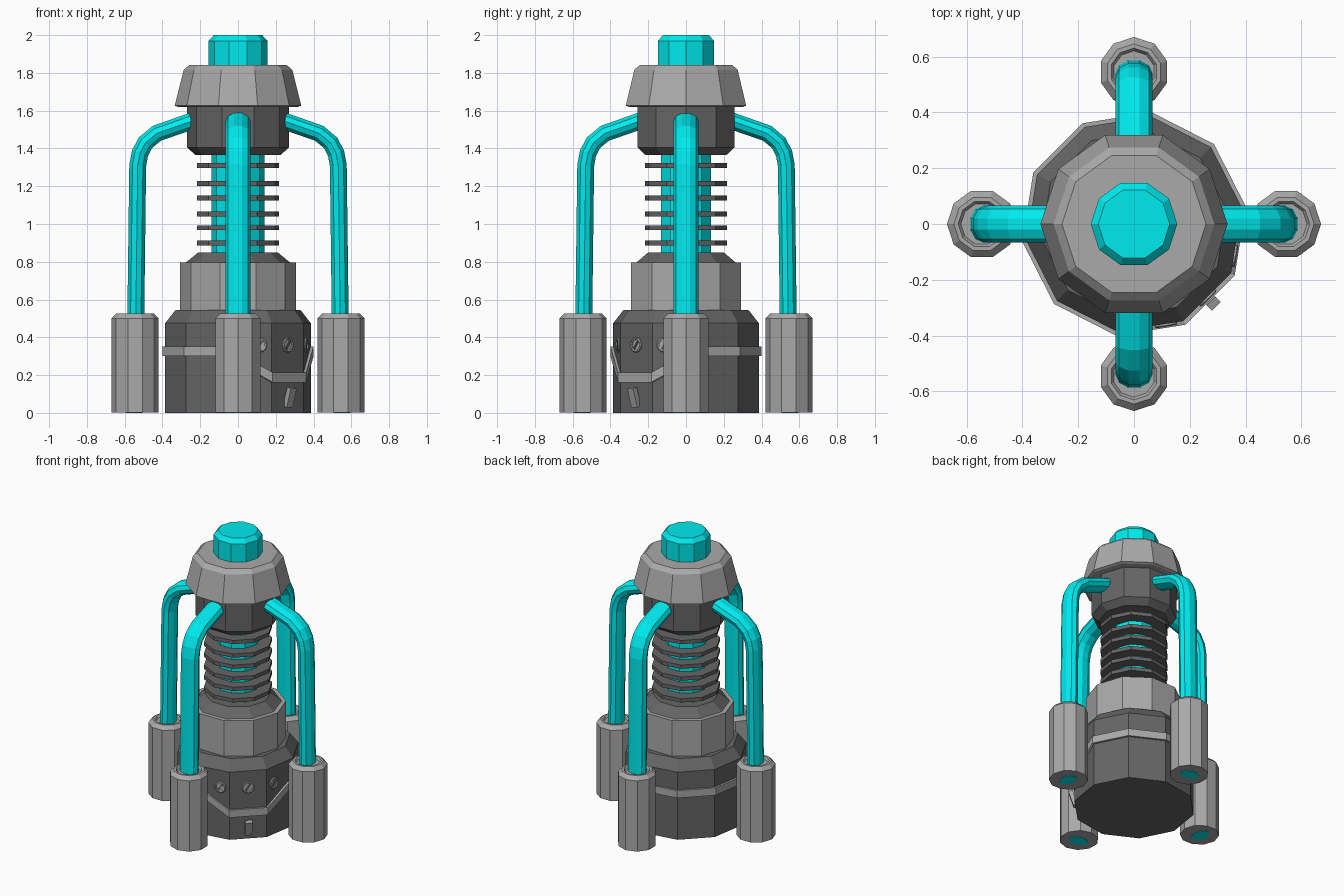
import bpy, bmesh
from math import sin, cos, pi, radians
from mathutils import Matrix, Vector

if "Cube" in bpy.data.objects:
    bpy.data.objects.remove(bpy.data.objects["Cube"])


def material(name, colour):
    m = bpy.data.materials.new(name)
    m.diffuse_color = (*colour, 1)
    m.use_nodes = True
    m.node_tree.nodes["Principled BSDF"].inputs["Base Color"].default_value = m.diffuse_color
    return m


CYAN = material("cyan", (0.0, 0.83, 0.86))
DARK = material("dark_grey", (0.13, 0.13, 0.13))
GREY = material("light_grey", (0.4, 0.4, 0.4))


def finish(name, bm, mat, matrix=Matrix()):
    bmesh.ops.recalc_face_normals(bm, faces=bm.faces)
    me = bpy.data.meshes.new(name)
    bm.to_mesh(me)
    bm.free()
    me.materials.append(mat)
    ob = bpy.data.objects.new(name, me)
    ob.matrix_world = matrix
    bpy.context.collection.objects.link(ob)
    return ob


def loft(rings, closed=False):
    """Skin a list of point rings; cap the ends or join last to first."""
    bm = bmesh.new()
    vs = [[bm.verts.new(p) for p in ring] for ring in rings]
    n = len(vs[0])
    pairs = list(zip(vs, vs[1:])) + ([(vs[-1], vs[0])] if closed else [])
    for a, b in pairs:
        for i in range(n):
            j = (i + 1) % n
            bm.faces.new((a[i], a[j], b[j], b[i]))
    if not closed:
        bm.faces.new(vs[0])
        bm.faces.new(vs[-1])
    return bm


def lathe(name, profile, mat, rot=0, sides=10, closed=False, matrix=Matrix()):
    angles = [radians(rot) + 2 * pi * i / sides for i in range(sides)]
    rings = [[(r * cos(a), r * sin(a), z) for a in angles] for r, z in profile]
    return finish(name, loft(rings, closed), mat, matrix)


def box(name, size, mat, matrix):
    bm = bmesh.new()
    bmesh.ops.create_cube(bm, size=1)
    bmesh.ops.scale(bm, vec=size, verts=bm.verts)
    return finish(name, bm, mat, matrix)


def on_wall(face_angle, shift, z, out=0.371):
    """Frame on a base facet: x along the wall, y up, z outwards."""
    a = radians(face_angle)
    t, up, n = Vector((-sin(a), cos(a), 0)), Vector((0, 0, 1)), Vector((cos(a), sin(a), 0))
    m = Matrix((t, up, n)).transposed().to_4x4()
    m.translation = n * out + t * shift + up * z
    return m


# Central stack, bottom to top
lathe("base", [(0.39, 0), (0.39, 0.475), (0.335, 0.545)], DARK, rot=9)
lathe("middle_housing", [(0.307, 0.53), (0.307, 0.795)], GREY)
lathe("middle_shoulder", [(0.285, 0.79), (0.265, 0.805), (0.21, 0.85)], DARK)
lathe("core", [(0.14, 0.84), (0.14, 1.38)], CYAN)
for i, z in enumerate((0.90, 0.98, 1.053, 1.137, 1.215, 1.31)):
    lathe(f"cooling_fin_{i + 1}", [(0.22, z - 0.013), (0.22, z + 0.013)], DARK, rot=9)
lathe("upper_housing", [(0.225, 1.365), (0.27, 1.405), (0.27, 1.63)], DARK)
lathe("collar", [(0.318, 1.62), (0.335, 1.627), (0.288, 1.815), (0.258, 1.842)], GREY)
lathe("top_knob", [(0.155, 1.835), (0.155, 1.97), (0.128, 2.0)], CYAN)

# Band around the base, dipping below the gauges on the front right facet
band = lathe("base_band", [(0.38, 0.30), (0.405, 0.30), (0.405, 0.352), (0.38, 0.352)],
             GREY, rot=9, closed=True)
for v in band.data.vertices:
    if v.co.x > 0.1 and v.co.y < -0.1:
        v.co.z -= 0.138

# Three round gauges with needles
for i, (face, shift) in enumerate(((-81, 0.057), (-45, 0), (-9, -0.057))):
    m = on_wall(face, shift, 0.36)
    lathe(f"gauge_{i + 1}", [(0.04, -0.005), (0.04, 0.006), (0.035, 0.01), (0.028, 0.008),
                             (0.028, 0.002)], GREY, sides=12, matrix=m)
    box(f"gauge_needle_{i + 1}", (0.052, 0.01, 0.008), DARK,
        m @ Matrix.Translation((0, 0, 0.004)) @ Matrix.Rotation(radians(55), 4, 'Z'))

# Small tilted lever
box("lever", (0.045, 0.105, 0.028), GREY,
    on_wall(-45, 0, 0.083, 0.389) @ Matrix.Rotation(radians(17), 4, 'X'))

# Four outer pipes standing in sockets
path = [(0.55, 0), (0.541, 0.52), (0.531, 1.31), (0.519, 1.375), (0.49, 1.43),
        (0.43, 1.48), (0.23, 1.55)]
pts = [Vector((r, 0, z)) for r, z in path]
pipe_rings = []
for i, p in enumerate(pts):
    if i == 0:
        tangent = Vector((0, 0, 1))
    else:
        tangent = (p - pts[i - 1]).normalized()
        if i + 1 < len(pts):
            tangent = (tangent + (pts[i + 1] - p).normalized()).normalized()
    side = Vector((0, 1, 0))
    across = side.cross(tangent)
    pipe_rings.append([p + across * 0.047 * cos(a) + side * 0.066 * sin(a)
                       for a in (2 * pi * (k + 0.5) / 10 for k in range(10))])
socket = [(0.125, 0.003), (0.125, 0.50), (0.10, 0.525), (0.085, 0.525), (0.075, 0.51)]
for name, angle in (("right", 0), ("back", 90), ("left", 180), ("front", 270)):
    turn = Matrix.Rotation(radians(angle), 4, 'Z')
    finish(name + "_pipe", loft(pipe_rings), CYAN, turn)
    lathe(name + "_socket", socket, GREY, matrix=turn @ Matrix.Translation((0.545, 0, 0)))
